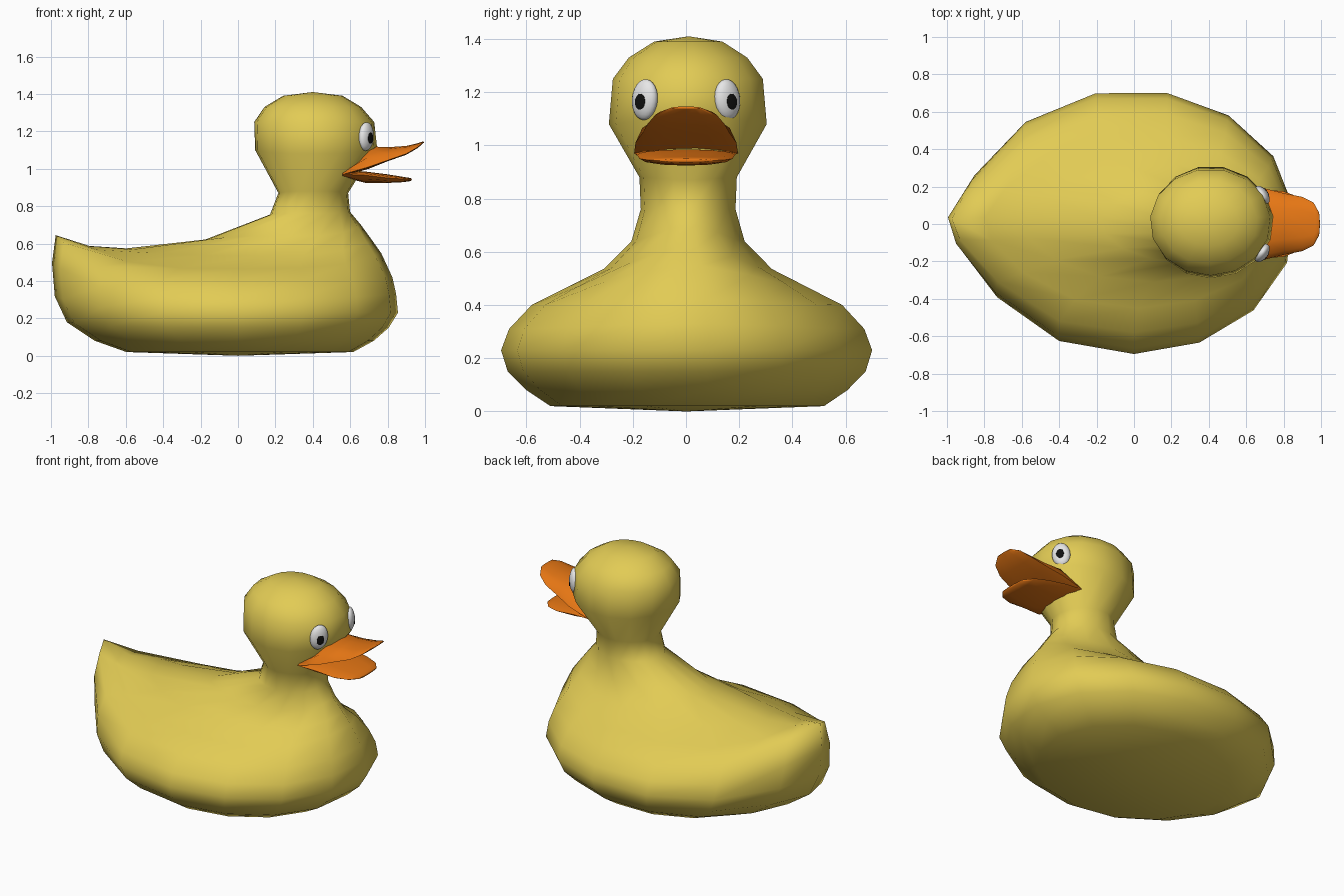
import bpy, bmesh
from math import sin, cos, pi, radians
from mathutils import Matrix, Vector

cube = bpy.data.objects.get("Cube")
if cube:
    bpy.data.objects.remove(cube, do_unlink=True)


def material(name, r, g, b):
    m = bpy.data.materials.new(name)
    m.use_nodes = True
    m.diffuse_color = (r, g, b, 1)
    node = m.node_tree.nodes["Principled BSDF"]
    node.inputs["Base Color"].default_value = (r, g, b, 1)
    node.inputs["Roughness"].default_value = 0.6
    return m


yellow = material("yellow", 0.76, 0.60, 0.09)
orange = material("orange", 0.78, 0.18, 0.007)
white = material("eye white", 0.8, 0.8, 0.8)
black = material("pupil black", 0.005, 0.005, 0.005)


def finish(name, bm, mat, angle):
    bmesh.ops.recalc_face_normals(bm, faces=bm.faces)
    mesh = bpy.data.meshes.new(name)
    bm.to_mesh(mesh)
    bm.free()
    mesh.materials.append(mat)
    ob = bpy.data.objects.new(name, mesh)
    bpy.context.collection.objects.link(ob)
    bpy.ops.object.select_all(action='DESELECT')
    ob.select_set(True)
    bpy.context.view_layer.objects.active = ob
    bpy.ops.object.shade_smooth_by_angle(angle=radians(angle))
    return ob


def loft(name, rings, start, end, mat, angle):
    """Skin closed rings of points and close both ends on a centre point."""
    bm = bmesh.new()
    loops = [[bm.verts.new(p) for p in ring] for ring in rings]
    n = len(loops[0])
    for lo, hi in zip(loops, loops[1:]):
        for i in range(n):
            j = (i + 1) % n
            bm.faces.new((lo[i], lo[j], hi[j], hi[i]))
    for loop, tip in ((loops[0], start), (loops[-1], end)):
        v = bm.verts.new(tip)
        for i in range(n):
            bm.faces.new((loop[i], loop[(i + 1) % n], v))
    return finish(name, bm, mat, angle)


# Body, neck and head: tilted rings, pinched towards the tail
def body_ring(mid, back, front, half, z_back, z_side, z_front, pinch, sides=15):
    pts = []
    for k in range(sides):
        a = 2 * pi * k / sides
        s = sin(a)
        reach, z_end = (front - mid, z_front) if s > 0 else (mid - back, z_back)
        y = 0.01 - half * cos(a)
        if s < 0:
            y *= 1 - pinch * s ** 4
        pts.append((mid + reach * s, y, z_side + (z_end - z_side) * s ** 4))
    return pts


body_rows = [
    # mid, back, front, half width, z back, z side, z front, pinch
    (0, -0.60, 0.62, 0.52, 0.02, 0.02, 0.02, 0.1),
    (0, -0.77, 0.73, 0.61, 0.08, 0.08, 0.08, 0.2),
    (0, -0.92, 0.81, 0.68, 0.18, 0.15, 0.15, 0.4),
    (0, -0.985, 0.86, 0.705, 0.32, 0.23, 0.23, 0.5),
    (0, -1.0, 0.85, 0.675, 0.50, 0.31, 0.33, 0.57),
    (0, -0.98, 0.83, 0.59, 0.65, 0.40, 0.42, 0.65),
    (0.02, -0.80, 0.77, 0.46, 0.59, 0.465, 0.55, 0.4),
    (0.10, -0.60, 0.72, 0.32, 0.575, 0.535, 0.62, 0.2),
    (0.28, -0.18, 0.66, 0.215, 0.62, 0.64, 0.70, 0.1),
    (0.39, 0.17, 0.60, 0.18, 0.755, 0.76, 0.77, 0),
    (0.40, 0.215, 0.59, 0.185, 0.87, 0.88, 0.87, 0),
    (0.41, 0.09, 0.745, 0.30, 1.10, 1.08, 1.12, 0),
    (0.41, 0.085, 0.73, 0.285, 1.25, 1.25, 1.25, 0),
    (0.40, 0.14, 0.66, 0.225, 1.33, 1.33, 1.33, 0),
    (0.40, 0.24, 0.56, 0.13, 1.39, 1.39, 1.39, 0),
]
loft("body", [body_ring(*r) for r in body_rows], (0, 0, 0), (0.40, 0.01, 1.41), yellow, 180)


# Bill halves: lens-shaped sections along x
def bill_ring(x, half, top, edge, bottom, sides=12):
    pts = []
    for k in range(sides):
        a = 2 * pi * k / sides
        lift = top - edge if sin(a) > 0 else edge - bottom
        pts.append((x, half * cos(a), edge + lift * sin(a)))
    return pts


def bill(name, rows):
    first, last = rows[0], rows[-1]
    loft(name, [bill_ring(*r) for r in rows],
         (first[0], 0, first[3]), (last[0] + 0.005, 0, last[3]), orange, 70)


bill("upper_bill", [
    # x, half width, top, edge, bottom
    (0.56, 0.195, 0.99, 0.97, 0.96),
    (0.70, 0.19, 1.12, 1.01, 1.00),
    (0.80, 0.165, 1.115, 1.045, 1.04),
    (0.90, 0.145, 1.122, 1.08, 1.075),
    (0.96, 0.115, 1.136, 1.115, 1.11),
    (0.99, 0.06, 1.146, 1.14, 1.136),
])
bill("lower_bill", [
    (0.56, 0.195, 0.985, 0.97, 0.955),
    (0.68, 0.185, 0.985, 0.965, 0.925),
    (0.80, 0.175, 0.97, 0.95, 0.924),
    (0.88, 0.145, 0.957, 0.945, 0.928),
    (0.925, 0.09, 0.95, 0.943, 0.934),
])


# Eyes: flattened spheres turned outwards, with thin pupils
def ellipsoid(name, frame, offset, size, mat):
    bm = bmesh.new()
    bmesh.ops.create_uvsphere(bm, u_segments=20, v_segments=12, radius=1)
    bm.transform(frame @ Matrix.Translation(offset) @ Matrix.Diagonal((*size, 1)))
    finish(name, bm, mat, 180)


for side, word in ((1, "left"), (-1, "right")):
    frame = (Matrix.Translation((0.685, side * 0.155, 1.172))
             @ Matrix.Rotation(side * radians(35), 4, 'Z')
             @ Matrix.Rotation(side * radians(7), 4, 'X'))
    ellipsoid(word + "_eye", frame, Vector((0, 0, 0)), (0.032, 0.055, 0.077), white)
    ellipsoid(word + "_pupil", frame, Vector((0.030, 0, -0.008)), (0.004, 0.023, 0.030), black)
